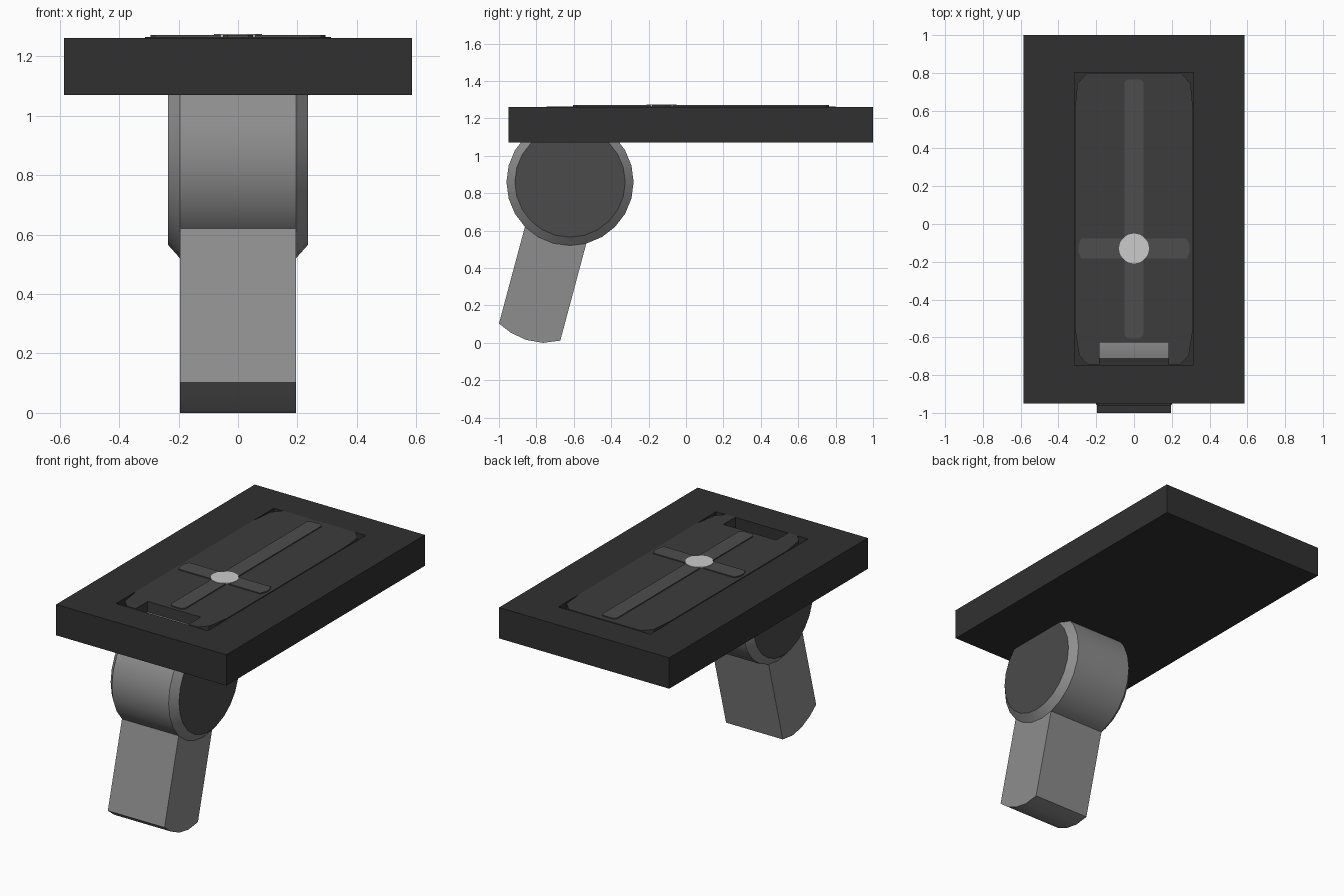
import bpy, bmesh
from math import sin, cos, pi, radians

if "Cube" in bpy.data.objects:
    bpy.data.objects.remove(bpy.data.objects["Cube"])


def material(name, v):
    m = bpy.data.materials.new(name)
    m.diffuse_color = (v, v, v, 1)
    m.use_nodes = True
    m.node_tree.nodes["Principled BSDF"].inputs["Base Color"].default_value = m.diffuse_color
    return m


GREY = material("mid_grey", 0.27)
CAP = material("cap_grey", 0.07)
BLACK = material("frame_black", 0.03)
PANEL = material("panel_black", 0.045)
INLAY = material("inlay_grey", 0.075)
LIGHT = material("light_grey", 0.7)


def loft(name, loops, mat, cap_mat=None):
    """Bridge equal-length closed loops in order and cap both ends."""
    bm = bmesh.new()
    rings = [[bm.verts.new(p) for p in loop] for loop in loops]
    n = len(rings[0])
    for a, b in zip(rings, rings[1:]):
        for i in range(n):
            j = (i + 1) % n
            bm.faces.new((a[i], a[j], b[j], b[i]))
    for ring in (rings[0], rings[-1]):
        bm.faces.new(ring).material_index = 1 if cap_mat else 0
    bmesh.ops.recalc_face_normals(bm, faces=bm.faces[:])
    me = bpy.data.meshes.new(name)
    bm.to_mesh(me)
    bm.free()
    me.materials.append(mat)
    if cap_mat:
        me.materials.append(cap_mat)
    ob = bpy.data.objects.new(name, me)
    bpy.context.collection.objects.link(ob)
    return ob


def flat(points, z):
    return [(x, y, z) for x, y in points]


def rect(hx, y0, y1, z):
    return flat([(-hx, y0), (hx, y0), (hx, y1), (-hx, y1)], z)


def mirrored(half):
    """Complete an outline given its +x half from front to back."""
    return half + [(-x, y) for x, y in reversed(half)]


def smooth(ob):
    bpy.ops.object.select_all(action='DESELECT')
    ob.select_set(True)
    bpy.context.view_layer.objects.active = ob
    bpy.ops.object.shade_smooth_by_angle(angle=radians(30))


FLOOR = 1.188

# Frame slab with a rectangular pocket in the top
loft("top_frame", [rect(0.585, -0.95, 1.0, 1.07), rect(0.585, -0.95, 1.0, 1.262),
                   rect(0.316, -0.747, 0.803, 1.262), rect(0.316, -0.747, 0.803, FLOOR)], BLACK)

# Panel in the pocket, notched at the front to show the hinge
panel = mirrored([(0.182, -0.627), (0.182, -0.745), (0.243, -0.745), (0.29, -0.697),
                  (0.313, -0.55), (0.313, 0.6), (0.30, 0.744), (0.248, 0.80)])
loft("inset_panel", [flat(panel, FLOOR - 0.01), flat(panel, 1.265)], PANEL)

# Raised cross with clipped ends
cross = mirrored([(0.035, -0.605), (0.05, -0.585), (0.05, -0.183), (0.28, -0.183),
                  (0.295, -0.145), (0.295, -0.115), (0.28, -0.078), (0.05, -0.078),
                  (0.05, 0.75), (0.035, 0.765)])
loft("cross_inlay", [flat(cross, 1.26), flat(cross, 1.271)], INLAY)

# Round button at the crossing
button = [(0.08 * cos(i * pi / 8), -0.13 + 0.08 * sin(i * pi / 8)) for i in range(16)]
loft("centre_button", [flat(button, 1.26), flat(button, 1.274)], LIGHT)

# Hinge drum lying along x, with bevelled rims and dark end caps
N = 24
drum = [[(x, -0.62 + r * cos(2 * pi * i / N), 0.86 + r * sin(2 * pi * i / N)) for i in range(N)]
        for x, r in ((-0.235, 0.295), (-0.195, 0.34), (0.195, 0.34), (0.235, 0.295))]
smooth(loft("hinge_drum", drum, GREY, CAP))

# Slanted leg with a rounded foot
leg = [(-0.805, 0.83), (-1.0, 0.103), (-0.935, 0.053), (-0.855, 0.016),
       (-0.765, 0.0), (-0.672, 0.012), (-0.453, 0.83)]
smooth(loft("support_leg", [[(x, y, z) for y, z in leg] for x in (-0.195, 0.195)], GREY))
